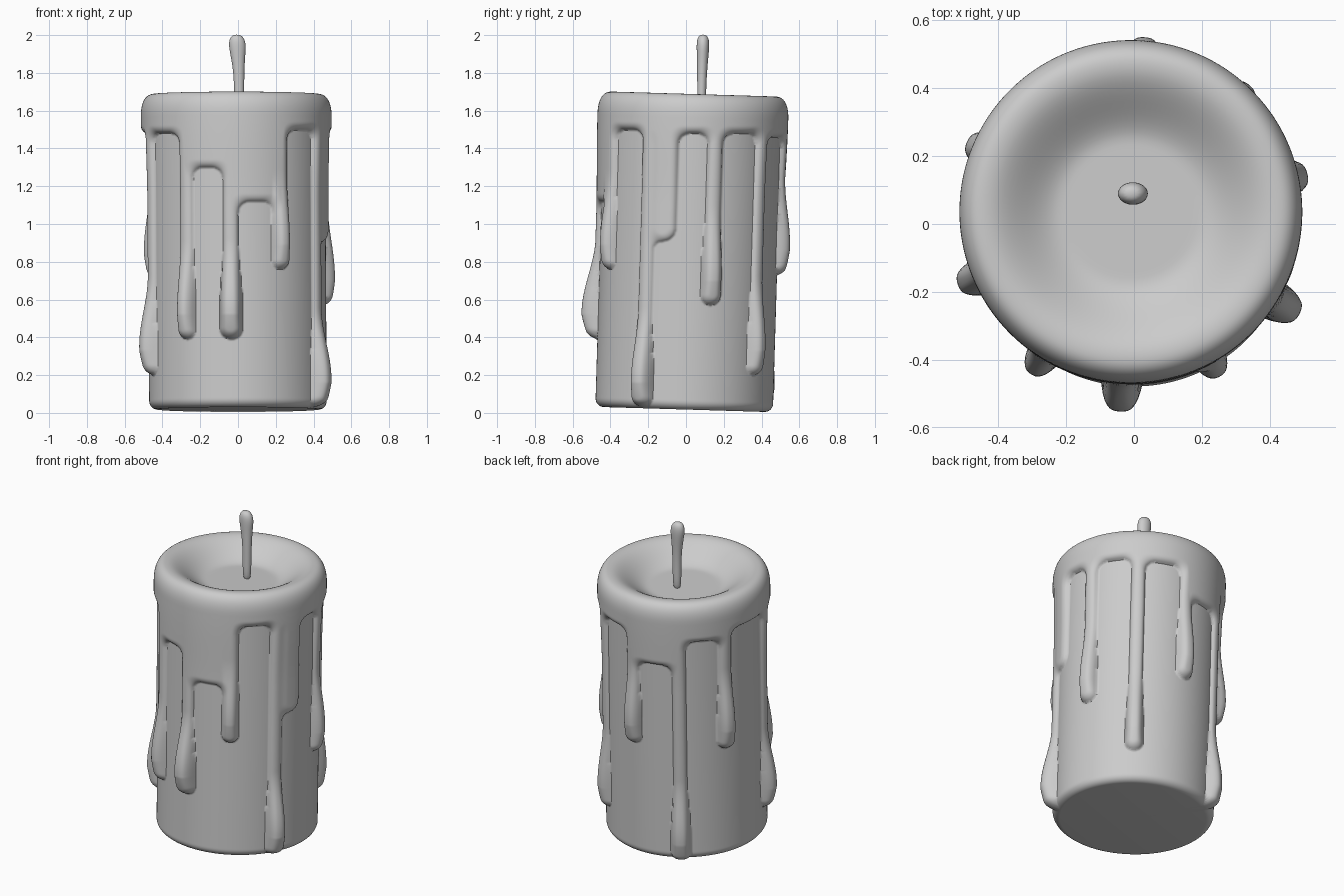
import bpy, bmesh, math

if "Cube" in bpy.data.objects:
    bpy.data.objects.remove(bpy.data.objects["Cube"])

NU, NZ = 400, 200
CORE, TILT, LEAN = 0.47, 0.03, -0.006

# drips: angle (deg), tip height, tip half width, bulge, wax edge height in the gap that follows
DRIPS = [
    (-161, 0.20, 0.055, 0.050, 1.48),
    (-124, 0.39, 0.050, 0.042, 1.30),
    (-94, 0.39, 0.060, 0.062, 1.12),
    (-61, 0.76, 0.050, 0.035, 1.50),
    (-28, 0.03, 0.058, 0.056, 1.48),
    (15, 0.57, 0.055, 0.036, 1.48),
    (50, 0.20, 0.052, 0.036, 1.46),
    (86, 0.73, 0.055, 0.038, 1.27),
    (121, 0.00, 0.058, 0.046, 1.43),
    (155, 0.71, 0.055, 0.040, 1.48),
]
STEP = (-17, 0.91, 0.068)      # short wide run beside one drip


def smooth(t):
    t = max(0.0, min(1.0, t))
    return t * t * (3 - 2 * t)


def smin(a, b, k):
    h = max(k - abs(a - b), 0) / k
    return min(a, b) - h * h * k / 4


def arc(a, b):
    return math.radians((a - b + 180) % 360 - 180) * CORE


def edge_level(deg):
    n = len(DRIPS)
    for i in range(n):
        a, b = DRIPS[i][0], DRIPS[(i + 1) % n][0]
        s, span = (deg - a) % 360, (b - a) % 360
        if s < span:
            lv, prev, nxt = DRIPS[i][4], DRIPS[i - 1][4], DRIPS[(i + 1) % n][4]
            if s < 2:
                return (lv + prev) / 2 + (lv - prev) / 2 * smooth(s / 2)
            if span - s < 2:
                return (lv + nxt) / 2 + (lv - nxt) / 2 * smooth((span - s) / 2)
            return lv


def capsule(u, z, tip, w, waist):
    dz = z - (tip + w)
    if dz < 0:
        return math.hypot(u, dz) - w
    return abs(u) - (w + (waist - w) * smooth((dz - 0.1) / 0.35))


def wax(deg, z, level):
    """Thickness of the melted wax layer at an angle and height."""
    d, bulge = level - z, 0.0
    for a, tip, w, b, _ in DRIPS:
        u = arc(deg, a)
        if abs(u) > 0.25 or z < tip - 0.1:
            continue
        d = smin(d, capsule(u, z, tip, w, 0.040), 0.07)
        s = z - tip
        if abs(u) < w and s > 0:
            rise = math.sqrt(min(1, s / 0.13)) if s < 0.15 else 1 - smooth((s - 0.15) / 0.38)
            bulge = max(bulge, b * rise * math.sqrt(1 - (u / w) ** 2))
    u = arc(deg, STEP[0])
    if abs(u) < 0.25 and z > STEP[1] - 0.1:
        d = smin(d, capsule(u, z, STEP[1], STEP[2], STEP[2]), 0.07)
    t = max(0.0, min(1.0, -d / 0.04))
    q = math.sqrt(1 - (1 - t) ** 2)
    return q * (0.027 + 0.008 * smooth((z - 1.1) / 0.45) + bulge)


def mesh_object(name, bm):
    bmesh.ops.recalc_face_normals(bm, faces=bm.faces)
    for f in bm.faces:
        f.smooth = True
    me = bpy.data.meshes.new(name)
    bm.to_mesh(me)
    bm.free()
    ob = bpy.data.objects.new(name, me)
    bpy.context.collection.objects.link(ob)
    return ob


def bridge(bm, rings):
    for a, b in zip(rings, rings[1:]):
        n = len(a)
        for i in range(n):
            bm.faces.new((a[i], a[(i + 1) % n], b[(i + 1) % n], b[i]))


# candle body profile: rounded foot, wall, rounded rim, dished top
profile = []
for i in range(9):
    t = i / 8 * math.pi / 2
    profile.append((CORE - 0.045 + 0.045 * math.sin(t), 0.045 - 0.045 * math.cos(t), 1))
for i in range(1, NZ + 1):
    profile.append((CORE, 0.045 + (1.55 - 0.045) * i / NZ, 1))
for i in range(1, 15):
    t = i / 14 * math.pi / 2
    profile.append((CORE - 0.075 * (1 - math.cos(t) ** 0.8) if i < 14 else CORE - 0.075,
                    1.55 + 0.12 * math.sin(t) ** 0.85, 1))
DISH = 24
r0, z0 = CORE - 0.075 + 0.035, 1.67
for i in range(1, DISH):
    r = r0 * (1 - i / DISH)
    profile.append((r, z0 - 0.11 * smooth((r0 - r) / 0.23), 0))

bm = bmesh.new()
degs = [360 * i / NU - 180 for i in range(NU)]
levels = [edge_level(a) for a in degs]


def place(r, deg, z):
    x, y = r * math.cos(math.radians(deg)), r * math.sin(math.radians(deg))
    return (x + LEAN * z, y - 0.01 + TILT * z, z + 0.018 - TILT * y)


rings = []
for r, z, has_wax in profile:
    ring = []
    for deg, lv in zip(degs, levels):
        rr = r
        if has_wax:
            zw = z + 0.018 - TILT * CORE * math.sin(math.radians(deg))
            rr += wax(deg, zw, lv)
        ring.append(bm.verts.new(place(rr, deg, z)))
    rings.append(ring)
bridge(bm, rings)
for ring, z in ((rings[0], 0.0), (rings[-1], z0 - 0.11)):
    c = bm.verts.new(place(0, 0, z))
    for i in range(NU):
        bm.faces.new((c, ring[i], ring[(i + 1) % NU]))
body = mesh_object("candle_body", bm)
body.select_set(True)
bpy.context.view_layer.objects.active = body
bpy.ops.object.shade_smooth_by_angle(angle=math.radians(60))

# wick: z, centre x, centre y, radius x, radius y
bm = bmesh.new()
rings = []
for z, cx, cy, rx, ry in [
        (1.55, 0.006, 0.082, 0.027, 0.024), (1.70, 0.006, 0.083, 0.027, 0.024),
        (1.80, 0.005, 0.085, 0.030, 0.027), (1.88, 0.000, 0.088, 0.038, 0.031),
        (1.945, -0.003, 0.090, 0.049, 0.036), (1.985, -0.006, 0.090, 0.040, 0.032),
        (2.003, -0.007, 0.090, 0.018, 0.014)]:
    rings.append([bm.verts.new((cx + rx * math.cos(k * math.pi / 6),
                                cy + ry * math.sin(k * math.pi / 6), z)) for k in range(12)])
bridge(bm, rings)
bm.faces.new(rings[0])
bm.faces.new(rings[-1])
wick = mesh_object("wick", bm)
sub = wick.modifiers.new("smooth", 'SUBSURF')
sub.levels = sub.render_levels = 2
